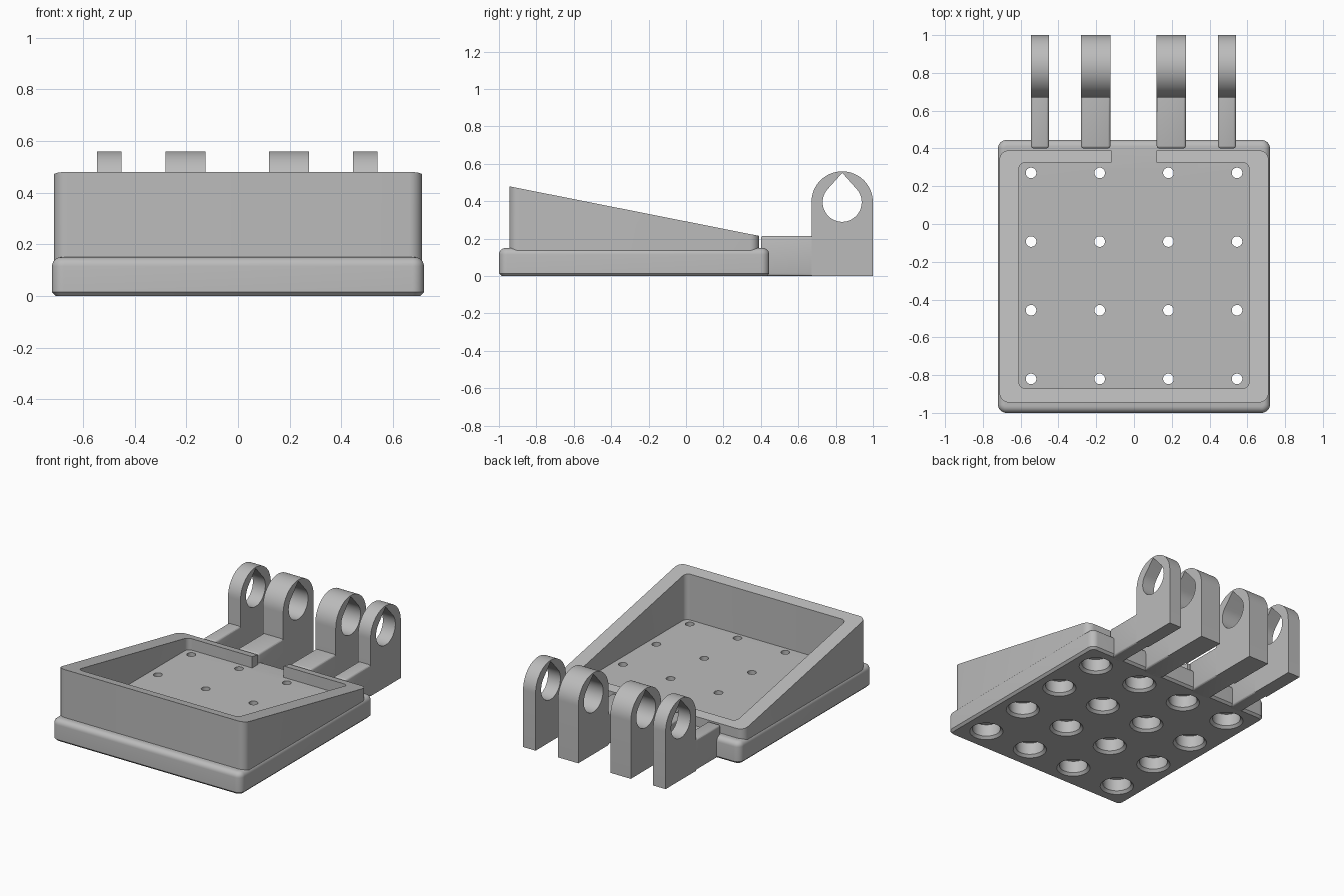
import bpy, bmesh, math
from mathutils import Vector

if "Cube" in bpy.data.objects:
    bpy.data.objects.remove(bpy.data.objects["Cube"], do_unlink=True)

grey = bpy.data.materials.new("plain grey")
grey.use_nodes = True
colour = (0.5, 0.5, 0.5, 1)
grey.diffuse_color = colour
grey.node_tree.nodes["Principled BSDF"].inputs["Base Color"].default_value = colour


def finish(bm, name):
    bmesh.ops.recalc_face_normals(bm, faces=bm.faces)
    mesh = bpy.data.meshes.new(name)
    bm.to_mesh(mesh)
    bm.free()
    mesh.materials.append(grey)
    obj = bpy.data.objects.new(name, mesh)
    bpy.context.collection.objects.link(obj)
    return obj


def box(lo, hi):
    bm = bmesh.new()
    bmesh.ops.create_cube(bm, size=1)
    for v in bm.verts:
        v.co = Vector([lo[i] if v.co[i] < 0 else hi[i] for i in range(3)])
    return bm


def bevel(bm, rule, width, segments):
    edges = [e for e in bm.edges if rule(*[v.co for v in e.verts])]
    bmesh.ops.bevel(bm, geom=edges, offset=width, segments=segments,
                    profile=0.5, affect='EDGES', clamp_overlap=True)


def rounded_box(lo, hi, radius):
    bm = box(lo, hi)
    bevel(bm, lambda a, b: abs(a.z - b.z) > 1e-4, radius, 8)
    return bm


def prism(points, x0, x1):
    """Extrude a y-z outline across x."""
    bm = bmesh.new()
    face = bm.faces.new([bm.verts.new((x0, y, z)) for y, z in points])
    side = bmesh.ops.extrude_face_region(bm, geom=[face])["geom"]
    moved = [g for g in side if isinstance(g, bmesh.types.BMVert)]
    bmesh.ops.translate(bm, vec=(x1 - x0, 0, 0), verts=moved)
    return bm


def cut(obj, cutter):
    mod = obj.modifiers.new("cut", 'BOOLEAN')
    mod.operation, mod.solver, mod.object = 'DIFFERENCE', 'EXACT', cutter
    graph = bpy.context.evaluated_depsgraph_get()
    mesh = bpy.data.meshes.new_from_object(obj.evaluated_get(graph))
    obj.modifiers.clear()
    obj.data = mesh
    bpy.data.objects.remove(cutter, do_unlink=True)


def smooth(obj):
    bpy.ops.object.select_all(action='DESELECT')
    obj.select_set(True)
    bpy.context.view_layer.objects.active = obj
    bpy.ops.object.shade_smooth_by_angle(angle=math.radians(30))


# Base plate: rounded top rim, chamfered bottom rim
TOP = 0.15
bm = rounded_box((-0.72, -1, 0), (0.72, 0.445, TOP), 0.045)
bevel(bm, lambda a, b: min(a.z, b.z) > TOP - 1e-4, 0.035, 6)
bevel(bm, lambda a, b: max(a.z, b.z) < 1e-4, 0.015, 1)
base = finish(bm, "base_plate")

# Stepped holes: wide chamfered bore below, small hole through the floor
bore = [(0.112, -0.005), (0.09, 0.017), (0.09, 0.1), (0.028, 0.1), (0.028, 0.2)]
bm = bmesh.new()
SIDES = 32
for i in range(4):
    for j in range(4):
        cx, cy = -0.545 + 0.3635 * i, -0.82 + 0.3635 * j
        rings = [[bm.verts.new((cx + r * math.cos(math.tau * k / SIDES),
                                cy + r * math.sin(math.tau * k / SIDES), z))
                  for k in range(SIDES)] for r, z in bore]
        for a, b in zip(rings, rings[1:]):
            for k in range(SIDES):
                n = (k + 1) % SIDES
                bm.faces.new((a[k], a[n], b[n], b[k]))
        bm.faces.new(rings[0][::-1])
        bm.faces.new(rings[-1])
cut(base, finish(bm, "hole_cutter"))
smooth(base)

# Sloping tray wall with an open pocket and a gap at the back
bm = rounded_box((-0.712, -0.945, 0.1), (0.712, 0.39, 0.6), 0.05)
result = bmesh.ops.bisect_plane(bm, geom=bm.verts[:] + bm.edges[:] + bm.faces[:],
                                plane_co=(0, -0.945, 0.48),
                                plane_no=(0, 0.265, 1.335), clear_outer=True)
rim = [g for g in result["geom_cut"] if isinstance(g, bmesh.types.BMEdge)]
bmesh.ops.contextual_create(bm, geom=rim)
wall = finish(bm, "tray_wall")
cut(wall, finish(rounded_box((-0.61, -0.87, 0), (0.61, 0.325, 1), 0.035), "pocket_cutter"))
cut(wall, finish(box((-0.12, 0.2, 0), (0.12, 0.6, 1)), "gap_cutter"))
smooth(wall)


# Hinge arms: a bar from the base and an upright lug with a teardrop hole
def arc(radius, start, end, steps):
    return [(CY + radius * math.cos(t), CZ + radius * math.sin(t))
            for t in (start + (end - start) * k / steps for k in range(steps + 1))]


CY, CZ, LUG_R, HOLE_R, PEAK = 0.835, 0.395, 0.165, 0.105, 0.157
lean = math.acos(HOLE_R / PEAK)
lug_outline = [(CY - LUG_R, 0), (CY + LUG_R, 0)] + arc(LUG_R, 0, math.pi, 32)
teardrop = [(CY, CZ + PEAK)] + arc(HOLE_R, math.pi / 2 + lean,
                                   math.pi * 2.5 - lean, 36)

arms = {"outer_right": (-0.545, -0.45), "inner_right": (-0.28, -0.125),
        "inner_left": (0.12, 0.275), "outer_left": (0.445, 0.54)}
for name, (x0, x1) in arms.items():
    bm = box((x0, 0.4, 0), (x1, CY - LUG_R, 0.215))
    bevel(bm, lambda a, b: min(a.y, b.y) < 0.41, 0.014, 3)
    smooth(finish(bm, name + "_hinge_bar"))
    lug = finish(prism(lug_outline, x0, x1), name + "_hinge_lug")
    cut(lug, finish(prism(teardrop, x0 - 0.1, x1 + 0.1), "teardrop_cutter"))
    smooth(lug)
